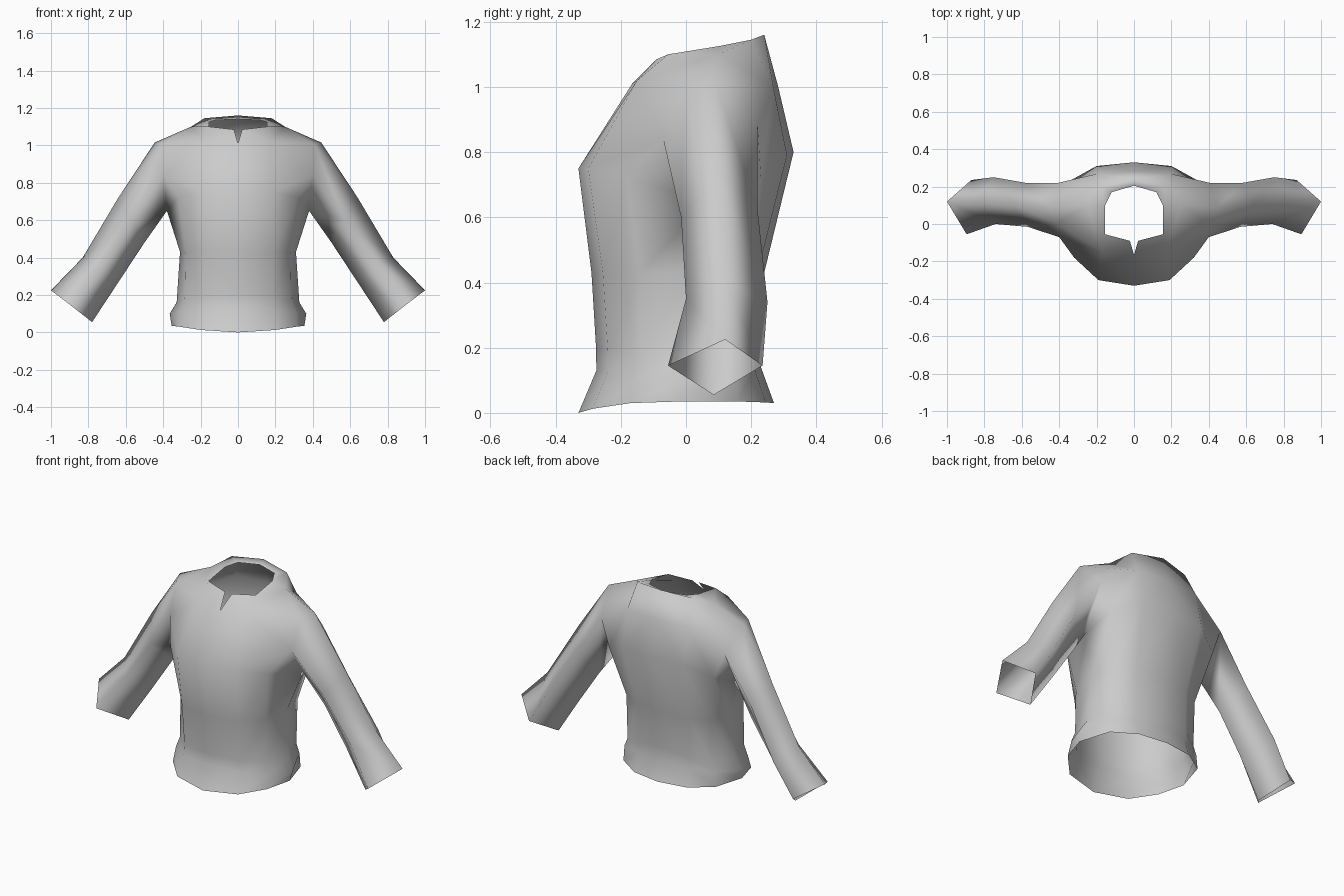
import bpy, bmesh

if "Cube" in bpy.data.objects:
    bpy.data.objects.remove(bpy.data.objects["Cube"])

bm = bmesh.new()


def row(points):
    return [bm.verts.new(p) for p in points]


def face(*verts):
    bm.faces.new(verts)


def bridge(a, b, closed=False):
    for i in range(len(a) if closed else len(a) - 1):
        j = (i + 1) % len(a)
        face(a[i], a[j], b[j], b[i])


# Body rows for the right half, running from front centre to back centre
hem = row([(0, -.33, 0), (.2, -.285, .013), (.31, -.17, .03), (.355, -.02, .035),
           (.3, .16, .035), (.17, .245, .032), (0, .27, .03)])
flare = row([(0, -.275, .13), (.19, -.24, .125), (.31, -.14, .11), (.365, 0, .1),
             (.3, .15, .12), (.17, .21, .135), (0, .23, .14)])
low_waist = row([(0, -.276, .2), (.185, -.24, .19), (.285, -.14, .17), (.328, .01, .16),
                 (.28, .15, .17), (.17, .215, .2), (0, .235, .22)])
waist = row([(0, -.29, .43), (.19, -.255, .43), (.28, -.14, .43), (.31, .02, .43),
             (.28, .16, .43), (.17, .22, .43), (0, .24, .43)])
chest = row([(0, -.33, .75), (.19, -.3, .75), (.32, -.18, .72), (.38, .07, .65),
             (.345, .23, .72), (.2, .31, .79), (0, .33, .8)])
for a, b in ((hem, flare), (flare, low_waist), (low_waist, waist), (waist, chest)):
    bridge(a, b)

# Upper front, shoulder and upper back points
front_c, front_m, arm_front = row([(0, -.165, 1.01), (.17, -.15, 1.02), (.4, -.07, .84)])
seam, shoulder, arm_back = row([(.41, 0, 1.005), (.445, .09, 1.015), (.405, .22, .88)])
back_m, back_c = row([(.2, .268, 1.0), (0, .283, 1.0)])
collar_s, collar_m, collar_c = row([(.25, .1, 1.1), (.18, .2, 1.145), (0, .24, 1.16)])
armpit = chest[3]

# Neck opening with a small front notch
n1, n2, n3, n4, n5 = row([(.022, -.09, 1.085), (.155, -.055, 1.1), (.155, .1, 1.125),
                          (.12, .17, 1.135), (0, .205, 1.14)])

# Upper front panel
face(chest[0], chest[1], front_m, front_c)
face(chest[1], chest[2], arm_front, front_m)
face(chest[2], armpit, arm_front)
face(front_c, front_m, n1)
face(front_m, n2, n1)
face(front_m, arm_front, seam)
face(front_m, seam, collar_s)
face(front_m, collar_s, n2)
face(seam, shoulder, collar_s)
face(collar_s, n3, n2)

# Upper back panel
face(armpit, chest[4], arm_back)
face(chest[4], chest[5], back_m, arm_back)
face(chest[5], chest[6], back_c, back_m)
face(arm_back, back_m, shoulder)
face(back_m, collar_s, shoulder)
face(back_m, collar_m, collar_s)
face(back_m, back_c, collar_c, collar_m)

# Folded back collar
face(collar_s, collar_m, n3)
face(collar_m, n4, n3)
face(collar_m, collar_c, n5, n4)

# Sleeve: four-sided rings ordered bottom, front, top, back
upper = row([(.5, .1, .48), (.57, -.015, .6), (.64, .1, .72), (.58, .22, .62)])
elbow = row([(.645, .1, .26), (.74, 0, .35), (.83, .12, .4), (.75, .25, .34)])
cuff = row([(.78, .085, .055), (.895, -.055, .145), (1.0, .12, .225), (.87, .235, .145)])
face(armpit, upper[0], upper[1], arm_front)
face(arm_front, upper[1], seam)
face(seam, upper[1], upper[2], shoulder)
face(shoulder, upper[2], upper[3], arm_back)
face(arm_back, upper[3], upper[0], armpit)
bridge(upper, elbow, True)
bridge(elbow, cuff, True)

bmesh.ops.recalc_face_normals(bm, faces=bm.faces)
mesh = bpy.data.meshes.new("shirt")
bm.to_mesh(mesh)
bm.free()

# Cloth colour, smooth surface, mirrored left half
cloth = bpy.data.materials.new("grey cloth")
cloth.diffuse_color = (.6, .6, .6, 1)
cloth.use_nodes = True
cloth.node_tree.nodes["Principled BSDF"].inputs["Base Color"].default_value = cloth.diffuse_color
mesh.materials.append(cloth)
mesh.shade_smooth()
shirt = bpy.data.objects.new("shirt", mesh)
bpy.context.collection.objects.link(shirt)
mirror = shirt.modifiers.new("left half", 'MIRROR')
mirror.use_clip = True
